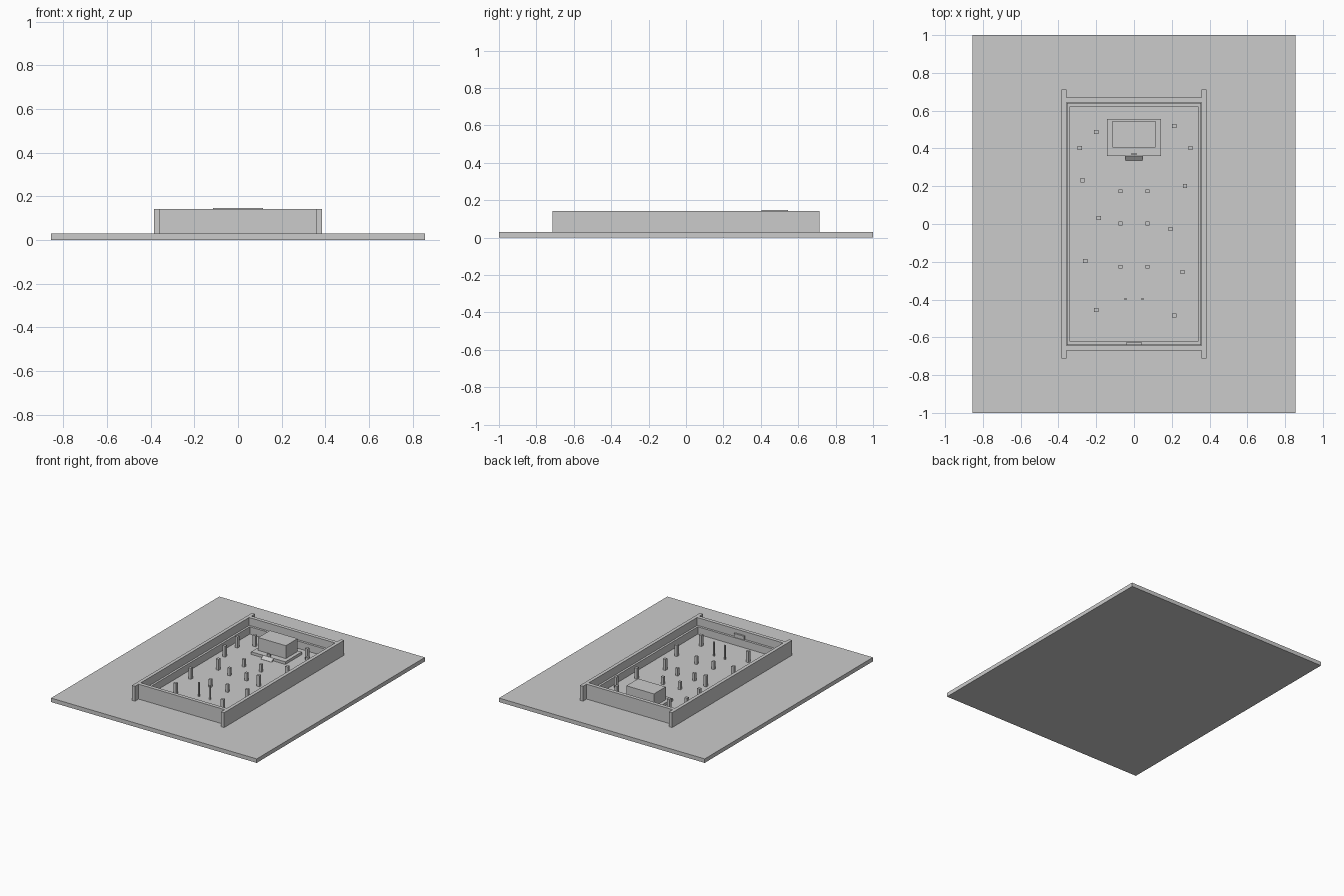
import bpy, bmesh

if "Cube" in bpy.data.objects:
    bpy.data.objects.remove(bpy.data.objects["Cube"])


def box(name, x0, x1, y0, y1, z0, z1):
    bm = bmesh.new()
    bmesh.ops.create_cube(bm, size=1)
    for v in bm.verts:
        v.co = ((x0 + x1) / 2 + v.co.x * (x1 - x0),
                (y0 + y1) / 2 + v.co.y * (y1 - y0),
                (z0 + z1) / 2 + v.co.z * (z1 - z0))
    me = bpy.data.meshes.new(name)
    bm.to_mesh(me)
    bm.free()
    ob = bpy.data.objects.new(name, me)
    bpy.context.collection.objects.link(ob)
    return ob


def post(name, x, y, w, h):
    return box(name, x - w / 2, x + w / 2, y - w / 2, y + w / 2, G, G + h)


G = 0.03      # ground slab top
TOP = 0.142   # wall top

box("ground_slab", -0.856, 0.856, -1, 1, 0, G)

# Long side walls project past the end walls; a low bench lines the inside
for s, side in ((-1, "left"), (1, "right")):
    a, b = sorted((s * 0.358, s * 0.384))
    box(side + "_wall", a, b, -0.713, 0.713, G, TOP)
    a, b = sorted((s * 0.338, s * 0.354))
    box(side + "_ledge", a, b, -0.64, 0.64, G, 0.085)
for s, side in ((-1, "front"), (1, "back")):
    a, b = sorted((s * 0.643, s * 0.671))
    box(side + "_wall", -0.358, 0.358, a, b, G, TOP)
    a, b = sorted((s * 0.623, s * 0.64))
    box(side + "_ledge", -0.338, 0.338, a, b, G, 0.085)
box("entrance_panel", -0.042, 0.042, -0.641, -0.628, G, 0.113)

# Raised platform with the hall, a short ramp and a small altar
box("platform", -0.142, 0.142, 0.36, 0.556, G, 0.05)
box("hall", -0.115, 0.115, 0.405, 0.545, 0.05, 0.147)
box("altar", -0.013, 0.013, 0.364, 0.376, 0.05, 0.068)
ramp = box("ramp", -0.044, 0.044, 0.335, 0.36, G, 0.05)
for v in ramp.data.vertices:
    if v.co.y < 0.34 and v.co.z > 0.04:
        v.co.z = G + 0.001

# Tall scattered pillars
pillars = [(-0.2, 0.487), (0.213, 0.518), (-0.287, 0.402), (0.3, 0.402),
           (-0.273, 0.232), (0.27, 0.202), (-0.187, 0.032), (0.193, -0.026),
           (-0.258, -0.196), (0.256, -0.254), (-0.2, -0.455), (0.213, -0.484)]
for i, (x, y) in enumerate(pillars):
    post(f"pillar_{i}", x, y, 0.022, 0.083)

# Two rows of shorter central pedestals, and a pair of slim poles
for x in (-0.071, 0.071):
    for y in (0.173, 0.002, -0.226):
        post("pedestal", x, y, 0.02, 0.058)
for x in (-0.046, 0.046):
    post("slim_pole", x, -0.398, 0.011, 0.105)
